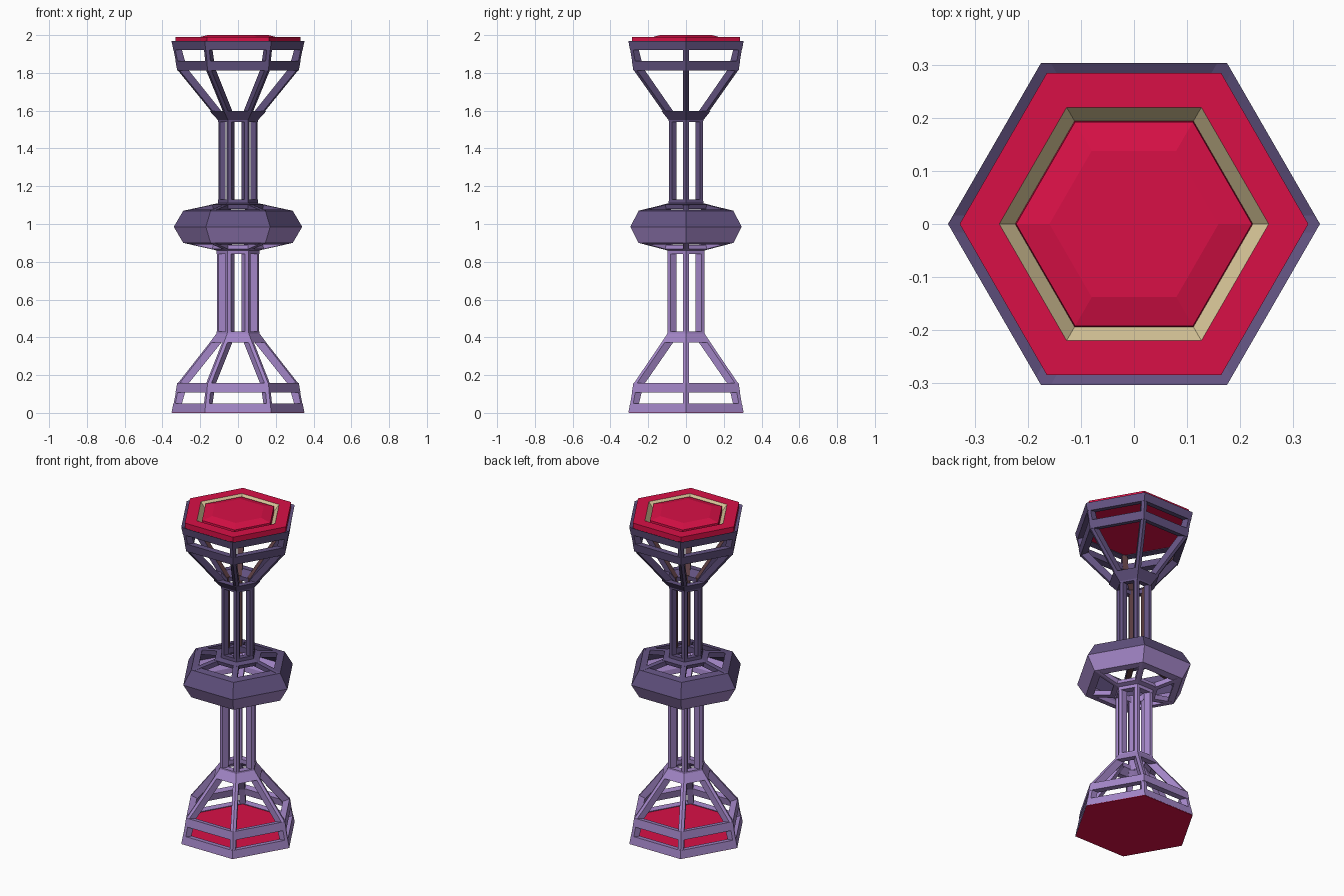
import bpy, bmesh, math
from mathutils import Matrix

if "Cube" in bpy.data.objects:
    bpy.data.objects.remove(bpy.data.objects["Cube"])


def material(name, rgb):
    lin = [((c / 255 + 0.055) / 1.055) ** 2.4 for c in rgb]
    m = bpy.data.materials.new(name)
    m.diffuse_color = (*lin, 1)
    m.use_nodes = True
    m.node_tree.nodes["Principled BSDF"].inputs["Base Color"].default_value = m.diffuse_color
    return m


LIGHT = material("light purple", (163, 134, 199))
DARK = material("dark purple", (98, 82, 128))
RED = material("crimson", (216, 16, 70))
BEIGE = material("beige", (218, 200, 154))
BROWN = material("dark brown", (92, 62, 66))

TOP = 1.97  # the upper frame mirrors the lower one: z -> TOP - z


def finish(name, bm, mats):
    bmesh.ops.recalc_face_normals(bm, faces=bm.faces)
    me = bpy.data.meshes.new(name)
    bm.to_mesh(me)
    bm.free()
    for m in mats:
        me.materials.append(m)
    ob = bpy.data.objects.new(name, me)
    bpy.context.collection.objects.link(ob)
    return ob


def hexagon(bm, r, z):
    return [bm.verts.new((r * math.cos(k * math.pi / 3), r * math.sin(k * math.pi / 3), z))
            for k in range(6)]


def flip(z, up):
    return TOP - z if up else z


def ring(name, profile, mat, up):
    """Hexagonal ring swept from a closed (radius, height) profile."""
    bm = bmesh.new()
    loops = [hexagon(bm, r, flip(z, up)) for r, z in profile]
    for i, a in enumerate(loops):
        b = loops[(i + 1) % len(loops)]
        for k in range(6):
            j = (k + 1) % 6
            bm.faces.new((a[k], a[j], b[j], b[k]))
    return finish(name, bm, [mat])


def stack(name, levels, mats, rule=None):
    """Solid hexagonal stack of (radius, height) levels, capped at both ends."""
    bm = bmesh.new()
    loops = [hexagon(bm, r, z) for r, z in levels]
    bm.faces.new(loops[0])
    bm.faces.new(loops[-1])
    for i in range(len(loops) - 1):
        a, b = loops[i], loops[i + 1]
        for k in range(6):
            j = (k + 1) % 6
            f = bm.faces.new((a[k], a[j], b[j], b[k]))
            f.material_index = 1 if i == rule else 0
    return finish(name, bm, mats)


def ribs(name, path, mats, up, half=0.016):
    """Six corner ribs; each level is (outer r, outer z, inner r, inner z)."""
    bm = bmesh.new()
    chamfer = half * math.tan(math.pi / 6)
    for k in range(6):
        rot = Matrix.Rotation(k * math.pi / 3, 3, 'Z')
        sections = []
        for ro, zo, ri, zi in path:
            zo, zi = flip(zo, up), flip(zi, up)
            pts = [(ro, 0, zo), (ro - chamfer, half, zo), (ri, half, zi),
                   (ri, -half, zi), (ro - chamfer, -half, zo)]
            sections.append([bm.verts.new(rot @ Matrix.Translation(p).to_translation()) for p in pts])
        bm.faces.new(sections[0])
        bm.faces.new(sections[-1])
        for a, b in zip(sections, sections[1:]):
            for i in range(5):
                j = (i + 1) % 5
                f = bm.faces.new((a[i], a[j], b[j], b[i]))
                f.material_index = 1 if i == 2 else 0  # inner side
    return finish(name, bm, mats)


# Open frame: lower half, then its mirrored upper half
for up, mat, inner, label in ((False, LIGHT, LIGHT, "lower"), (True, DARK, BROWN, "upper")):
    n = 0.104 if up else 0.112  # column radius
    ribs(label + "_ribs",
         [(0.35, 0.003, 0.305, 0.02), (0.32, 0.155, 0.27, 0.145),
          (n, 0.42, 0.066, 0.40), (n, 0.86, 0.066, 0.885),
          (0.29, 0.90, 0.27, 0.925), (0.335, 0.98, 0.30, 0.98)], [mat, inner], up)
    ring(label + "_rim", [(0.352, 0.002), (0.342, 0.05), (0.30, 0.045), (0.31, 0.022)], mat, up)
    ring(label + "_band", [(0.331, 0.107), (0.322, 0.157), (0.28, 0.150), (0.288, 0.107)], mat, up)
    ring(label + "_neck", [(0.15, 0.372), (n + 0.002, 0.42), (n + 0.001, 0.43),
                           (0.07, 0.43), (0.07, 0.405), (0.11, 0.372)], mat, up)
    ring(label + "_hub", [(n + 0.001, 0.84), (n + 0.002, 0.86), (0.145, 0.868),
                          (0.14, 0.89), (0.068, 0.875), (0.068, 0.84)], mat, up)
    ring(label + "_waist", [(0.29, 0.90), (0.34, 0.985), (0.30, 0.985),
                            (0.25, 0.922), (0.245, 0.892)], mat, up)

# Base plate
stack("base_plate", [(0.349, 0.0), (0.338, 0.04)], [RED])

# Top plate with a beige groove around a raised centre
stack("top_plate", [(0.33, 1.93), (0.33, 1.99), (0.255, 1.99), (0.225, 1.955),
                    (0.223, 1.985), (0.16, 2.0)], [RED, BEIGE], rule=2)
